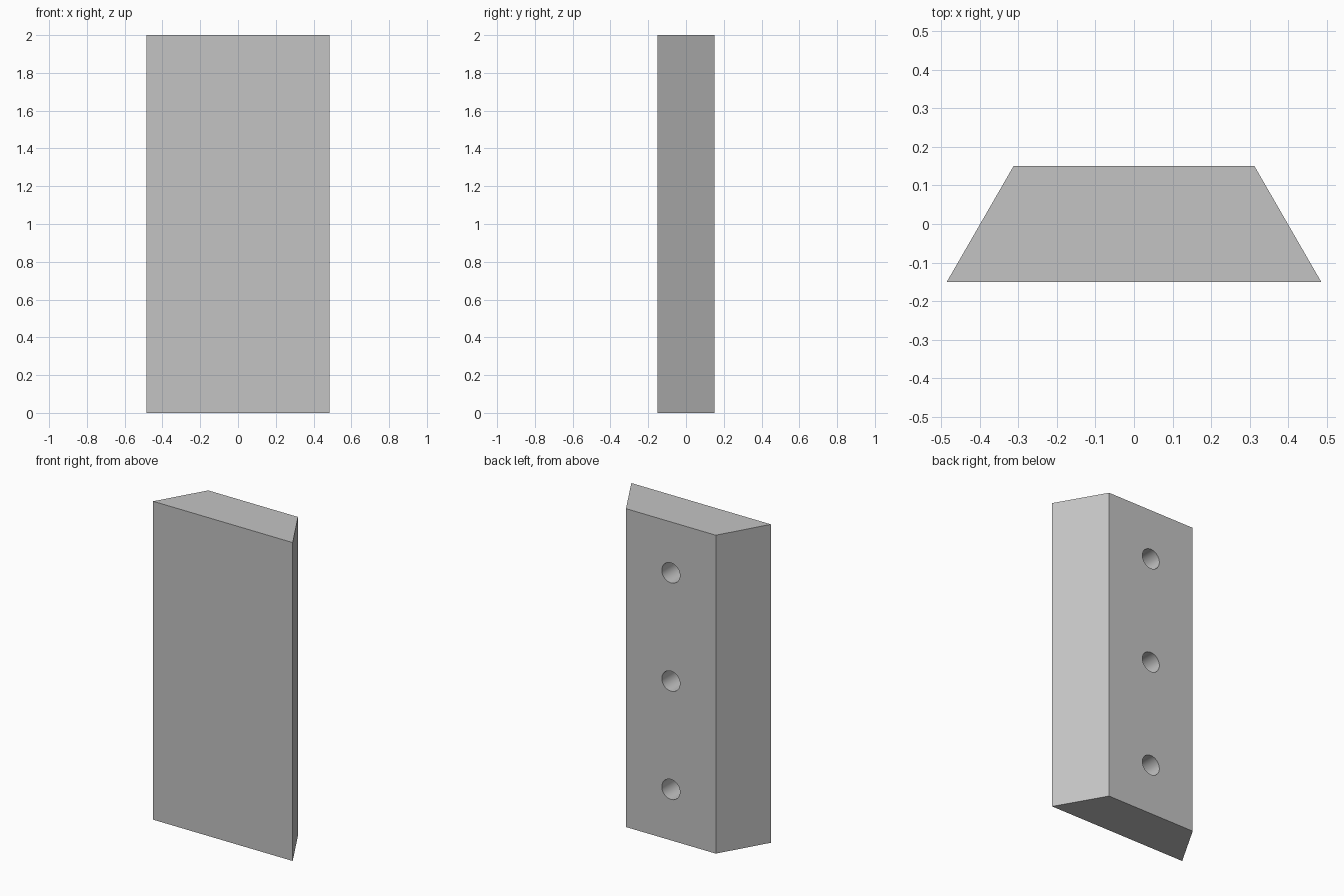
import bpy
import math

cube = bpy.data.objects.get("Cube")
if cube:
    bpy.data.objects.remove(cube, do_unlink=True)

HEIGHT = 2.0
HALF_DEPTH = 0.15
FRONT_HALF = 0.485
BACK_HALF = 0.312
HOLE_RADIUS = 0.063
HOLE_DEPTH = 0.2

grey = bpy.data.materials.new("plain grey")
grey.use_nodes = True
colour = (0.55, 0.55, 0.55, 1)
grey.diffuse_color = colour
grey.node_tree.nodes["Principled BSDF"].inputs["Base Color"].default_value = colour

# Bar with a trapezoid cross-section, wide side to the front
profile = [(-FRONT_HALF, -HALF_DEPTH), (FRONT_HALF, -HALF_DEPTH),
           (BACK_HALF, HALF_DEPTH), (-BACK_HALF, HALF_DEPTH)]
n = len(profile)
verts = [(x, y, z) for z in (0, HEIGHT) for x, y in profile]
faces = [tuple(reversed(range(n))), tuple(range(n, 2 * n))]
faces += [(i, (i + 1) % n, (i + 1) % n + n, i + n) for i in range(n)]
mesh = bpy.data.meshes.new("tapered_bar")
mesh.from_pydata(verts, [], faces)
mesh.materials.append(grey)
bar = bpy.data.objects.new("tapered_bar", mesh)
bpy.context.collection.objects.link(bar)

# Three blind holes drilled into the back
cutters = []
for i, z in enumerate((0.32, 1.0, 1.68)):
    bpy.ops.mesh.primitive_cylinder_add(
        vertices=48, radius=HOLE_RADIUS, depth=2 * HOLE_DEPTH,
        location=(0, HALF_DEPTH, z), rotation=(math.pi / 2, 0, 0))
    cutter = bpy.context.object
    cutter.name = f"hole_cutter_{i + 1}"
    cutter.hide_render = True
    cutter.data.materials.append(grey)
    cutters.append(cutter)
    cut = bar.modifiers.new(f"hole_{i + 1}", "BOOLEAN")
    cut.operation = "DIFFERENCE"
    cut.solver = "EXACT"
    cut.object = cutter

# Apply the cuts, remove the cutters and smooth the hole walls
bpy.ops.object.select_all(action="DESELECT")
bar.select_set(True)
bpy.context.view_layer.objects.active = bar
for name in [m.name for m in bar.modifiers]:
    bpy.ops.object.modifier_apply(modifier=name)
for cutter in cutters:
    bpy.data.objects.remove(cutter, do_unlink=True)
bpy.ops.object.shade_smooth_by_angle(angle=math.radians(30))
